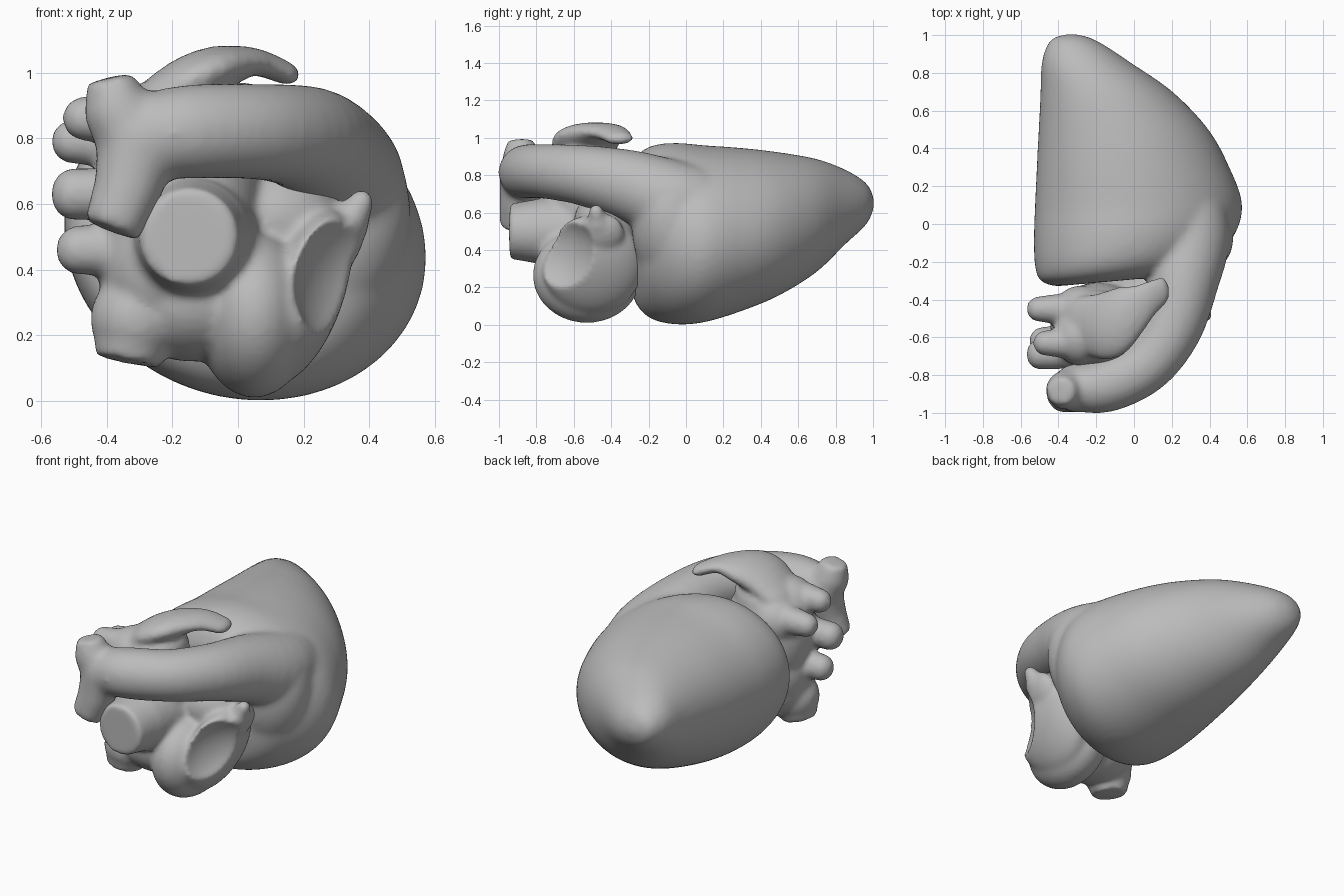
import bpy, bmesh, math
from mathutils import Vector, Matrix

cube = bpy.data.objects.get("Cube")
if cube:
    bpy.data.objects.remove(cube)

grey = bpy.data.materials.new("plain grey")
grey.use_nodes = True
grey.diffuse_color = (0.5, 0.5, 0.5, 1)
grey.node_tree.nodes["Principled BSDF"].inputs["Base Color"].default_value = (0.5, 0.5, 0.5, 1)


def flow(rows, n):
    """Catmull-Rom interpolation of rows of numbers."""
    out = []
    for i in range(len(rows) - 1):
        quad = [rows[max(i - 1, 0)], rows[i], rows[i + 1], rows[min(i + 2, len(rows) - 1)]]
        for k in range(n):
            t = k / n
            out.append([b + t * ((c - a) + t * ((2 * a - 5 * b + 4 * c - d)
                        + t * (3 * b - a - 3 * c + d))) / 2 for a, b, c, d in zip(*quad)])
    return out + [list(rows[-1])]


def ball(bm, centre, radii, tilt=0, axis='Y'):
    """Ellipsoid, optionally tilted about one axis."""
    m = Matrix.Translation(centre) @ Matrix.Rotation(math.radians(tilt), 4, axis) \
        @ Matrix.Diagonal((*radii, 1))
    bmesh.ops.create_uvsphere(bm, u_segments=32, v_segments=20, radius=1, matrix=m)


def tube(bm, pts, round_end=False):
    """Chain of tapered cylinders (x, y, z, radius) with ball joints."""
    for a, b in zip(pts, pts[1:]):
        p, q = Vector(a[:3]), Vector(b[:3])
        d = q - p
        m = Matrix.Translation((p + q) / 2) @ d.to_track_quat('Z', 'Y').to_matrix().to_4x4()
        bmesh.ops.create_cone(bm, cap_ends=True, segments=32, radius1=a[3],
                              radius2=b[3], depth=d.length, matrix=m)
        ball(bm, p, [a[3]] * 3)
    if round_end:
        ball(bm, pts[-1][:3], [pts[-1][3]] * 3)


def loft(bm, sections, steps=72):
    """Closed skin through leaning elliptical sections (y, x0, x1, z0, z1)."""
    rings = []
    for y, x0, x1, z0, z1 in sections:
        ring = []
        for i in range(steps):
            t = math.tau * i / steps
            dx = (x1 - x0) / 2 * math.cos(t)
            dz = (z1 - z0) / 2 * math.sin(t) - .09 * dx
            slant = .15 * dx * max(0, .3 - y)
            ring.append(bm.verts.new(((x0 + x1) / 2 + dx, y + slant, (z0 + z1) / 2 + dz)))
        rings.append(ring)
    for r, s in zip(rings, rings[1:]):
        for i in range(steps):
            j = (i + 1) % steps
            bm.faces.new((r[i], r[j], s[j], s[i]))
    bm.faces.new(rings[0])
    bm.faces.new(rings[-1][::-1])


def finish(name, bm, voxel=0, smoothing=0, cutter=None):
    """Fuse the pieces into one soft skin and carve the hollow."""
    bmesh.ops.recalc_face_normals(bm, faces=bm.faces)
    me = bpy.data.meshes.new(name)
    bm.to_mesh(me)
    bm.free()
    ob = bpy.data.objects.new(name, me)
    bpy.context.collection.objects.link(ob)
    me.materials.append(grey)
    bpy.ops.object.select_all(action='DESELECT')
    bpy.context.view_layer.objects.active = ob
    ob.select_set(True)
    if voxel:
        mod = ob.modifiers.new("fuse", 'REMESH')
        mod.mode, mod.voxel_size = 'VOXEL', voxel
        if cutter:
            cut = ob.modifiers.new("hollow", 'BOOLEAN')
            cut.operation, cut.object, cut.solver = 'DIFFERENCE', cutter, 'EXACT'
            again = ob.modifiers.new("fuse again", 'REMESH')
            again.mode, again.voxel_size = 'VOXEL', voxel
        soft = ob.modifiers.new("soften", 'SMOOTH')
        soft.factor, soft.iterations = 0.5, smoothing
        for m in list(ob.modifiers):
            bpy.ops.object.modifier_apply(modifier=m.name)
    bpy.ops.object.shade_smooth()
    return ob


# Ventricles: blunt base tapering back to the apex
bm = bmesh.new()
loft(bm, flow([(-.30, -.42, .26, .22, .80), (-.26, -.50, .39, .10, .90),
               (-.18, -.525, .47, .03, .955), (-.05, -.53, .55, .004, .97),
               (.1, -.525, .572, .017, .957), (.3, -.515, .505, .077, .943),
               (.5, -.505, .395, .16, .92), (.7, -.495, .205, .285, .885),
               (.85, -.49, -.01, .43, .83), (.95, -.46, -.16, .52, .77),
               (.99, -.42, -.24, .58, .72), (1.005, -.36, -.30, .63, .67)], 4))
# Shoulder that blends the arch into the ventricle
ball(bm, (.29, -.08, .52), (.23, .21, .32), 15)
# Outflow arch sweeping forward, ending in a rising and a falling branch
tube(bm, flow([(.24, .18, .62, .2), (.295, -.05, .66, .215), (.26, -.3, .745, .19),
               (.20, -.55, .80, .162), (.06, -.75, .82, .147), (-.15, -.855, .82, .144),
               (-.31, -.865, .80, .125)], 4), True)
tube(bm, [(-.31, -.87, .79, .12), (-.365, -.88, .88, .105), (-.39, -.885, .985, .075)])
tube(bm, [(-.30, -.87, .79, .13), (-.335, -.895, .65, .105), (-.385, -.91, .52, .09)])
finish("ventricles_and_arch", bm, .017, 16)

# Shallow dish of the lower ear
bm = bmesh.new()
ball(bm, (.355, -.69, .37), (.155, .24, .23), -35, 'Z')
hollow = finish("ear_hollow_cutter", bm)
hollow.hide_render = True

# Atria: central mass and lower lobe
bm = bmesh.new()
ball(bm, (-.19, -.53, .64), (.255, .22, .34))
ball(bm, (-.26, -.55, .68), (.18, .22, .22))
ball(bm, (-.24, -.56, .42), (.19, .22, .24))
ball(bm, (-.14, -.54, .31), (.24, .23, .19))
ball(bm, (.05, -.53, .265), (.18, .29, .255))
ball(bm, (.10, -.42, .55), (.22, .18, .17))
# Ear flap with its pointed tip
ball(bm, (.20, -.50, .32), (.12, .27, .28), 20)
ball(bm, (.325, -.45, .49), (.055, .12, .11), 20)
tube(bm, [(.26, -.46, .46, .09), (.335, -.47, .54, .065), (.375, -.48, .605, .04)], True)
# Front vessel, lower stump and side stumps with bulbous ends
tube(bm, [(-.11, -.45, .50, .20), (-.14, -.75, .50, .18), (-.15, -.94, .50, .148)])
tube(bm, [(-.24, -.56, .33, .18), (-.31, -.61, .25, .14), (-.335, -.62, .12, .10)])
for x, y, z, r in ((-.465, -.63, .86, .068), (-.50, -.45, .79, .068),
                   (-.50, -.69, .63, .08), (-.485, -.62, .46, .075)):
    tube(bm, [(-.28, y * .7 - .16, z * .8 + .13, .15), (x + .09, y, z, .08), (x, y, z, r)])
    ball(bm, (x, y, z), (.07, r, r))
# Upper ear: a broad ramp thinning into a curled tip
ball(bm, (-.19, -.55, .84), (.21, .20, .13), -20)
for x, y, z, rx, ry, rz, tilt in flow([(-.26, -.53, .90, .12, .15, .07, -30),
                                       (-.16, -.54, .965, .11, .18, .08, -25),
                                       (-.07, -.51, 1.01, .09, .18, .07, -10),
                                       (.02, -.45, 1.035, .07, .13, .045, 10),
                                       (.08, -.40, 1.025, .06, .10, .04, 18),
                                       (.14, -.36, 1.0, .05, .08, .036, 20)], 3):
    ball(bm, (x, y, z), (rx, ry, rz), tilt)
finish("atria_and_vessels", bm, .013, 8, hollow)
bpy.data.objects.remove(hollow)
